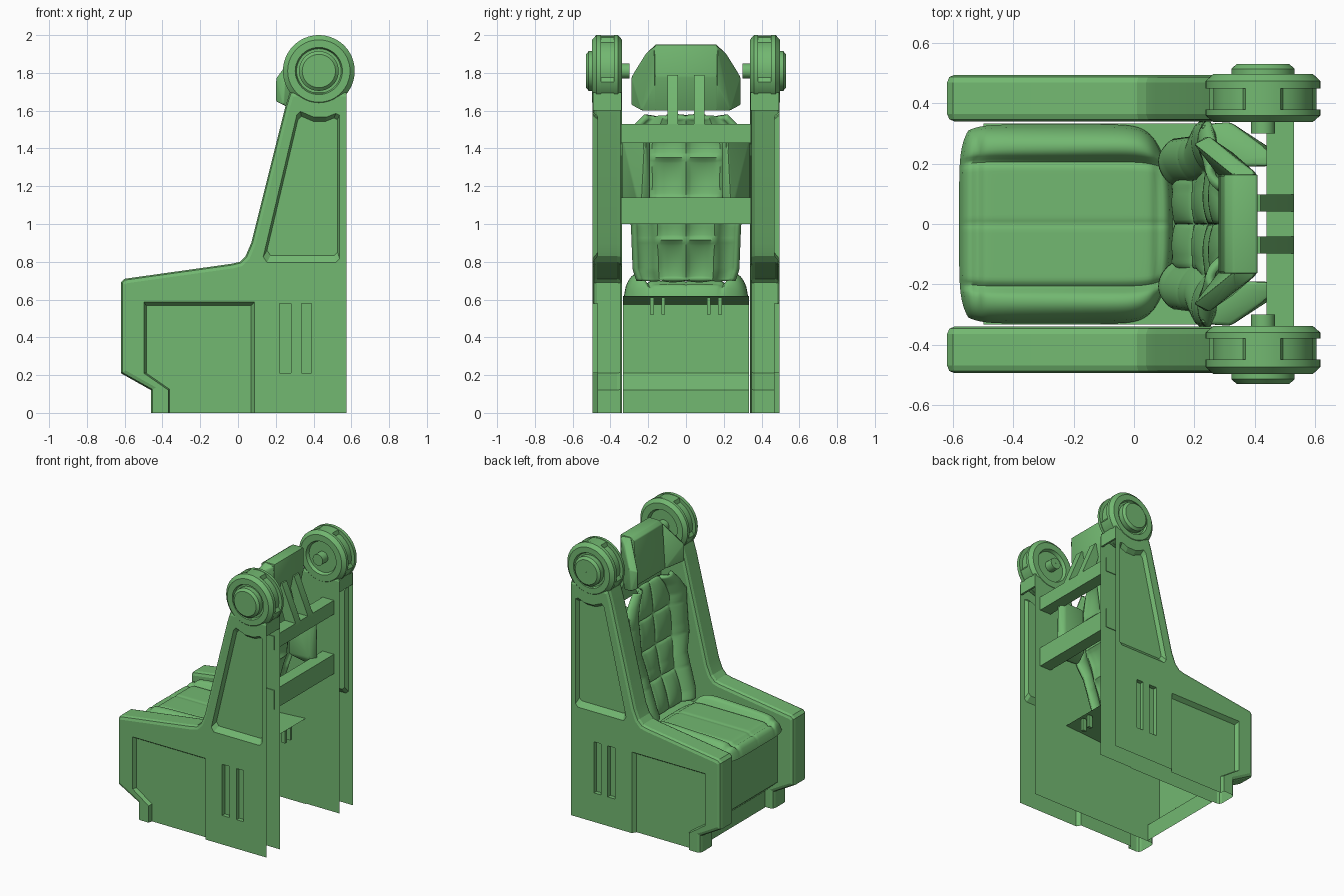
import bpy, bmesh, math

if "Cube" in bpy.data.objects:
    bpy.data.objects.remove(bpy.data.objects["Cube"])


def smooth(ob, angle):
    bpy.ops.object.select_all(action='DESELECT')
    ob.select_set(True)
    bpy.context.view_layer.objects.active = ob
    bpy.ops.object.shade_smooth_by_angle(angle=math.radians(angle))


def finish(name, bm, angle=30, mirror=False):
    bmesh.ops.recalc_face_normals(bm, faces=bm.faces)
    me = bpy.data.meshes.new(name)
    bm.to_mesh(me)
    bm.free()
    ob = bpy.data.objects.new(name, me)
    bpy.context.collection.objects.link(ob)
    smooth(ob, angle)
    if mirror:
        add_mirror(ob)
    return ob


def add_mirror(ob):
    m = ob.modifiers.new("mirror", 'MIRROR')
    m.use_axis = (False, True, False)
    m.use_mirror_merge = False


def prism(profile, y0, y1, shrink=1.0, bevel=0.0):
    """Extrude an (x, z) outline along y, optionally tapered or bevelled."""
    bm = bmesh.new()
    n = len(profile)
    cx = sum(p[0] for p in profile) / n
    cz = sum(p[1] for p in profile) / n
    a = [bm.verts.new((x, y0, z)) for x, z in profile]
    b = [bm.verts.new((cx + (x - cx) * shrink, y1, cz + (z - cz) * shrink)) for x, z in profile]
    bm.faces.new(a)
    bm.faces.new(b[::-1])
    for i in range(n):
        j = (i + 1) % n
        bm.faces.new((a[i], b[i], b[j], a[j]))
    bmesh.ops.recalc_face_normals(bm, faces=bm.faces)
    if bevel:
        rim = [e for e in bm.edges if abs(e.verts[0].co.y - e.verts[1].co.y) < 1e-6]
        bmesh.ops.bevel(bm, geom=rim, offset=bevel, segments=2, affect='EDGES', profile=0.5)
    return bm


def hull(name, pts, bevel=0.0, mirror=False):
    bm = bmesh.new()
    for p in pts:
        bm.verts.new(p)
    bmesh.ops.convex_hull(bm, input=bm.verts)
    bmesh.ops.dissolve_limit(bm, angle_limit=0.02, verts=bm.verts, edges=bm.edges)
    if bevel:
        bmesh.ops.bevel(bm, geom=bm.edges[:], offset=bevel, segments=2, affect='EDGES', profile=0.5)
    return finish(name, bm, 30, mirror)


def box(name, x, y, z, **kw):
    return hull(name, [(a, b, c) for a in x for b in y for c in z], **kw)


def sheet(name, fn, nu, nv, close=False, thick=0.0):
    bm = bmesh.new()
    g = [[bm.verts.new(fn(2 * i / nu - 1, 2 * j / nv - 1)) for j in range(nv + 1)] for i in range(nu + 1)]
    for i in range(nu):
        for j in range(nv):
            bm.faces.new((g[i][j], g[i + 1][j], g[i + 1][j + 1], g[i][j + 1]))
    if close:
        bmesh.ops.holes_fill(bm, edges=[e for e in bm.edges if e.is_boundary], sides=0)
    ob = finish(name, bm, 50)
    if thick:
        m = ob.modifiers.new("thickness", 'SOLIDIFY')
        m.thickness, m.offset = thick, 0
    return ob


def lerp_table(table, t):
    for (a, va), (b, vb) in zip(table, table[1:]):
        if t <= b:
            return va + (vb - va) * max(0, (t - a) / (b - a))
    return table[-1][1]


def puff(t, power):
    """Rounded cushion bulge for t in 0..1."""
    return max(0.0, math.sin(math.pi * min(1.0, max(0.0, t)))) ** power


# side panels: bevelled outline with recesses, hollow, open at back and bottom
outline = [(-0.46, -0.1), (-0.46, 0.12), (-0.62, 0.21), (-0.62, 0.69), (-0.60, 0.71),
           (-0.03, 0.79), (0.01, 0.80), (0.04, 0.83), (0.07, 0.90),
           (0.25, 1.62), (0.275, 1.70), (0.7, 1.70), (0.7, -0.1)]
panel = finish("side_panels", prism(outline, 0.34, 0.495, bevel=0.025))
recesses = [
    ([(-0.50, 0.59), (0.09, 0.59), (0.09, -0.1), (-0.37, -0.1), (-0.37, 0.12), (-0.50, 0.21)], 0.94),
    ([(0.13, 0.82), (0.15, 0.79), (0.52, 0.79), (0.54, 0.81), (0.54, 1.58), (0.52, 1.59),
      (0.47, 1.57), (0.40, 1.57), (0.33, 1.60), (0.31, 1.58)], 0.91),
    ([(0.22, 0.21), (0.28, 0.21), (0.28, 0.58), (0.22, 0.58)], 1.0),
    ([(0.335, 0.21), (0.39, 0.21), (0.39, 0.58), (0.335, 0.58)], 1.0)]
for pts, shrink in recesses:
    cut = finish("recess_cutter", prism(pts, 0.5, 0.465, shrink))
    m = panel.modifiers.new("recess", 'BOOLEAN')
    m.operation, m.solver, m.object = 'DIFFERENCE', 'EXACT', cut
    bpy.context.view_layer.objects.active = panel
    bpy.ops.object.modifier_apply(modifier=m.name)
    bpy.data.objects.remove(cut)
bm = bmesh.new()
bm.from_mesh(panel.data)
for co, no in (((0.575, 0, 0), (1, 0, 0)), ((0, 0, 0), (0, 0, -1))):
    bmesh.ops.bisect_plane(bm, geom=bm.verts[:] + bm.edges[:] + bm.faces[:],
                           plane_co=co, plane_no=no, clear_outer=True)
bm.to_mesh(panel.data)
bm.free()
smooth(panel, 10)
add_mirror(panel)
# closed top end of the panel back, under the pivot
box("panel_back_caps", (0.56, 0.574), (0.342, 0.492), (1.60, 1.695), mirror=True)

# round pivots on top of the panels, with rim slots, outer hub and inner pin
section = [(.30, .001), (.30, .04), (.36, .04), (.36, .11), (.338, .12), (.338, .165), (.36, .19),
           (.38, .19), (.38, 0), (.45, 0), (.45, .19), (.475, .19), (.498, .165), (.498, .125),
           (.48, .118), (.48, .105), (.515, .105), (.53, .088), (.53, .001)]
bm = bmesh.new()
N = 60
rings = []
for k in range(N):
    deg = 360 * k / N
    a = math.radians(deg)
    slot = deg >= 348 or deg <= 68 or 112 <= deg <= 192
    ring = []
    for y, r in section:
        r = r or (0.165 if slot else 0.187)
        ring.append(bm.verts.new((0.428 + r * math.cos(a), y, 1.81 + r * math.sin(a))))
    rings.append(ring)
for k in range(N):
    p, q = rings[k], rings[(k + 1) % N]
    for i in range(len(section) - 1):
        bm.faces.new((p[i], p[i + 1], q[i + 1], q[i]))
finish("pivot_wheels", bm, 30, mirror=True)

# seat base: top plate, stepped front wall and side walls, open at back and bottom
bm = bmesh.new()
path = [(0.31, 0.62), (-0.50, 0.57), (-0.50, 0.21), (-0.40, 0.12), (-0.40, 0.0)]
cols = [[bm.verts.new((x, y, z)) for x, z in path] for y in (-0.333, 0.333)]
for i in range(len(path) - 1):
    bm.faces.new((cols[0][i], cols[0][i + 1], cols[1][i + 1], cols[1][i]))
for col, y in zip(cols, (-0.333, 0.333)):
    bm.faces.new(col + [bm.verts.new((0.31, y, 0.0))])
finish("seat_base", bm, 10)
for y in (0.11, 0.17):
    box("base_hooks", (0.27, 0.30), (y, y + 0.02), (0.52, 0.61), mirror=True)


# seat cushion: two-part centre, raised side bolsters, front roll
def seat(u, v):
    ay = abs(v)
    x = -0.225 + 0.355 * u + (0.03 * ay ** 6 if u < 0 else -0.06 * ay ** 3) * abs(u)
    y = 0.33 * v * (1 - (0.06 if u < 0 else 0.16) * abs(u) ** 8)
    edge = max(0.0, (1 - abs(u) ** 12) * (1 - ay ** 10)) ** 0.5
    h = 0.085 - 0.005 * math.exp(-(v / 0.03) ** 2)
    h -= 0.015 * math.exp(-((x + 0.52) / 0.015) ** 2) + 0.01 * math.exp(-((x - 0.08) / 0.015) ** 2)
    h -= 0.015 * math.exp(-((ay - 0.64) / 0.04) ** 2)
    h += (0.037 + 0.013 * u) * puff((ay - 0.64) / 0.36, 0.6) * (1 - abs(u) ** 6)
    return x, y, 0.61 + 1.05 * edge * h


sheet("seat_cushion", seat, 64, 64, close=True)

# back cushion: tufted centre that leans back, with smooth bolsters at the sides
width = [(0.70, .25), (0.76, .27), (1.0, .28), (1.12, .33), (1.42, .335), (1.5, .28), (1.57, .21)]
depth = [(0.70, .15), (0.80, .18), (1.0, .24), (1.2, .27), (1.4, .285), (1.57, .31)]


def back(u, v):
    z = 1.135 + 0.435 * u
    av = abs(v)
    row = abs(math.sin(math.pi * (u + 1) * 2)) ** 0.5
    if av < 0.55:
        bulge = 0.03 * row * puff(av / 0.55, 0.5)
    else:
        bulge = (0.035 + 0.005 * row) * puff((av - 0.55) / 0.45, 0.6)
    x = lerp_table(depth, z) - bulge - 0.03 * max(0, av - 0.4) / 0.6
    return x, lerp_table(width, z) * v, z


sheet("back_cushion", back, 72, 56, thick=0.03)

# shoulder wings behind the cushion
hull("shoulder_wings", [(0.21, 0.33, 1.12), (0.22, 0.33, 1.44), (0.32, 0.338, 1.12), (0.32, 0.338, 1.44),
                        (0.47, 0.24, 1.06), (0.48, 0.22, 1.46), (0.44, 0.19, 1.14), (0.44, 0.19, 1.46),
                        (0.27, 0.19, 1.13), (0.28, 0.19, 1.46)], bevel=0.012, mirror=True)

# cross bars between the panels
box("upper_cross_bar", (0.44, 0.53), (-0.345, 0.345), (1.43, 1.53))
box("lower_cross_bar", (0.44, 0.53), (-0.345, 0.345), (1.00, 1.14))

# headrest: leaning centre block and wings folded forward
hull("headrest_centre", [(x, y, z) for y in (-0.165, 0.165)
                         for x, z in ((.28, 1.61), (.37, 1.60), (.30, 1.93), (.33, 1.95),
                                      (.41, 1.95), (.41, 1.78))], bevel=0.006)
hull("headrest_wings", [(.28, .16, 1.61), (.37, .16, 1.60), (.33, .16, 1.95), (.41, .165, 1.94),
                        (.40, .165, 1.75), (.34, .215, 1.90), (.20, .265, 1.65), (.24, .29, 1.63),
                        (.20, .265, 1.77), (.25, .29, 1.78), (.33, .235, 1.60)], bevel=0.005, mirror=True)

# struts that carry the headrest
hull("headrest_struts", [(x, y, z) for y in (0.042, 0.098)
                         for x, z in ((.39, 1.79), (.42, 1.79), (.43, 1.72), (.39, 1.70),
                                      (.47, 1.43), (.53, 1.45), (.53, 1.53))], mirror=True)

# one green finish for every part
green = bpy.data.materials.new("green")
green.diffuse_color = (0.17, 0.48, 0.165, 1)
green.use_nodes = True
green.node_tree.nodes["Principled BSDF"].inputs["Base Color"].default_value = green.diffuse_color
for ob in bpy.context.collection.objects:
    ob.data.materials.clear()
    ob.data.materials.append(green)
